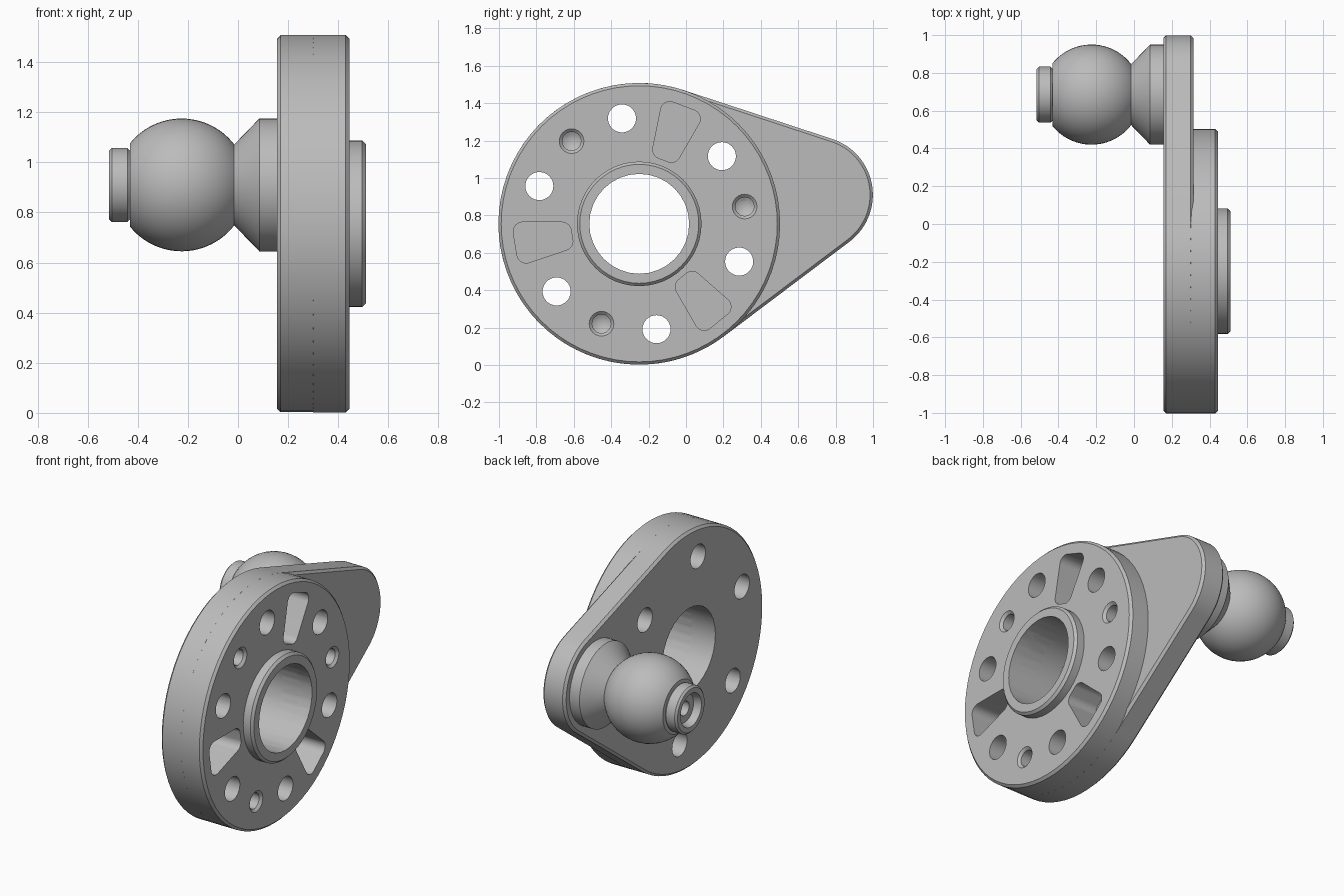
import bpy, bmesh
from math import acos, atan2, cos, sin, hypot, pi, radians, ceil, sqrt
from mathutils import Matrix, Vector

cube = bpy.data.objects.get("Cube")
if cube:
    bpy.data.objects.remove(cube, do_unlink=True)

steel = bpy.data.materials.new("grey_steel")
steel.use_nodes = True
GREY = (0.5, 0.5, 0.5, 1)
steel.diffuse_color = GREY
steel.node_tree.nodes["Principled BSDF"].inputs["Base Color"].default_value = GREY

DISC = (-0.25, 0.755)      # disc centre (y, z)
BALL = (0.685, 0.91)       # stud centre (y, z)
R_DISC, R_TIP, R_HOLES = 0.753, 0.314, 0.571
CHAMFER = 0.015
BACK, STEP, FRONT = 0.155, 0.315, 0.445


def hull(circles, inset=0.0, step=radians(5)):
    """Counter-clockwise outline wrapped around circles (y, z, r)."""
    n = len(circles)
    normals = []
    for i, (y, z, r) in enumerate(circles):
        y2, z2, r2 = circles[(i + 1) % n]
        normals.append(atan2(z2 - z, y2 - y) - acos((r - r2) / hypot(y2 - y, z2 - z)))
    points = []
    for i, (y, z, r) in enumerate(circles):
        start = normals[i - 1]
        sweep = (normals[i] - start) % (2 * pi)
        count = max(2, ceil(sweep / step))
        for k in range(count + 1):
            a = start + sweep * k / count
            points.append((y + (r - inset) * cos(a), z + (r - inset) * sin(a)))
    return points


def loft(bm, circles, sections):
    """Solid through hull outlines at each (x, inset)."""
    loops = [[bm.verts.new((x, y, z)) for y, z in hull(circles, inset)] for x, inset in sections]
    n = len(loops[0])
    for a, b in zip(loops, loops[1:]):
        for i in range(n):
            j = (i + 1) % n
            bm.faces.new((a[i], a[j], b[j], b[i]))
    bm.faces.new(loops[0][::-1])
    bm.faces.new(loops[-1])


def lathe(bm, profile, centre, segments=48):
    """Solid of revolution about the x axis from (x, radius) points."""
    verts = [bm.verts.new((x, centre[0] + r, centre[1])) for x, r in profile]
    edges = [bm.edges.new(pair) for pair in zip(verts, verts[1:])]
    bmesh.ops.spin(bm, geom=verts + edges, cent=(0, *centre), axis=(1, 0, 0),
                   angle=2 * pi, steps=segments, use_merge=True)


def finish(bm, name):
    bmesh.ops.remove_doubles(bm, verts=bm.verts[:], dist=1e-5)
    bmesh.ops.recalc_face_normals(bm, faces=bm.faces[:])
    mesh = bpy.data.meshes.new(name)
    bm.to_mesh(mesh)
    bm.free()
    mesh.materials.append(steel)
    obj = bpy.data.objects.new(name, mesh)
    bpy.context.collection.objects.link(obj)
    return obj


def around(angle, radius=R_HOLES):
    a = radians(angle)
    return DISC[0] + radius * cos(a), DISC[1] + radius * sin(a)


def cylinder(x0, x1, r):
    return [(x0, 0), (x0, r), (x1, r), (x1, 0)]


# Arm plate: disc outline drawn out to the stud end
bm = bmesh.new()
loft(bm, [(*DISC, R_DISC), (*BALL, R_TIP)],
     [(BACK, CHAMFER), (BACK + CHAMFER, 0), (STEP - CHAMFER, 0), (STEP, CHAMFER)])
arm_plate = finish(bm, "arm_plate")

# Raised round disc
bm = bmesh.new()
lathe(bm, [(STEP - CHAMFER, 0), (STEP - CHAMFER, R_DISC), (FRONT - CHAMFER, R_DISC),
           (FRONT, R_DISC - CHAMFER), (FRONT, 0)], DISC, 72)
disc = finish(bm, "disc")

# Centre boss
bm = bmesh.new()
lathe(bm, [(0.42, 0), (0.42, 0.333), (0.495, 0.333), (0.51, 0.318), (0.51, 0)], DISC)
boss = finish(bm, "centre_boss")

# Cutter: bore, bolt holes, drilled dimples and wedge pockets
bm = bmesh.new()
lathe(bm, cylinder(0, 0.7, 0.267), DISC, 32)
BASE = 9.3
for k in range(6):
    lathe(bm, cylinder(0, 0.7, 0.075), around(BASE + 30 + 60 * k), 32)
for k in range(3):
    angle = BASE + 120 * k
    lathe(bm, [(0.28, 0), (0.31, 0.05), (0.43, 0.05), (FRONT, 0.066), (0.6, 0.066), (0.6, 0)],
          around(angle), 24)
    mid = angle + 60
    a = radians(mid)
    wedge = []
    for radial, side in ((0.415, -0.026), (0.622, -0.06), (0.622, 0.06), (0.415, 0.026)):
        y, z = around(mid, radial)
        wedge.append((y - side * sin(a), z + side * cos(a), 0.05))
    loft(bm, wedge, [(0.24, 0), (0.6, 0)])
cutter = finish(bm, "hole_cutter")
cutter.hide_render = True

for obj in (arm_plate, disc, boss):
    mod = obj.modifiers.new("holes", "BOOLEAN")
    mod.operation = "DIFFERENCE"
    mod.solver = "EXACT"
    mod.object = cutter
    bpy.context.view_layer.objects.active = obj
    bpy.ops.object.modifier_apply(modifier=mod.name)
bpy.data.objects.remove(cutter, do_unlink=True)

# Ball stud: flange, cone neck, ball, end cap with a stepped hole
ball_x, ball_r = -0.225, 0.265
first, last = acos(0.21 / ball_r), pi - acos(0.207 / ball_r)
ball = []
for k in range(25):
    t = first + (last - first) * k / 24
    ball.append((ball_x + ball_r * cos(t), ball_r * sin(t)))
profile = [(0.17, 0), (0.17, ball_r), (0.085, ball_r)] + ball
profile += [(-0.432, 0.138), (-0.442, 0.148), (-0.503, 0.148), (-0.515, 0.136),
            (-0.515, 0.105), (-0.47, 0.09), (-0.47, 0.045), (-0.35, 0.045), (-0.33, 0)]
bm = bmesh.new()
lathe(bm, profile, BALL)
stud = finish(bm, "ball_stud")

# Smooth curved faces, keep machined edges crisp
bpy.ops.object.select_all(action="DESELECT")
for obj in (arm_plate, disc, boss, stud):
    obj.select_set(True)
bpy.context.view_layer.objects.active = stud
bpy.ops.object.shade_smooth_by_angle(angle=radians(25))
